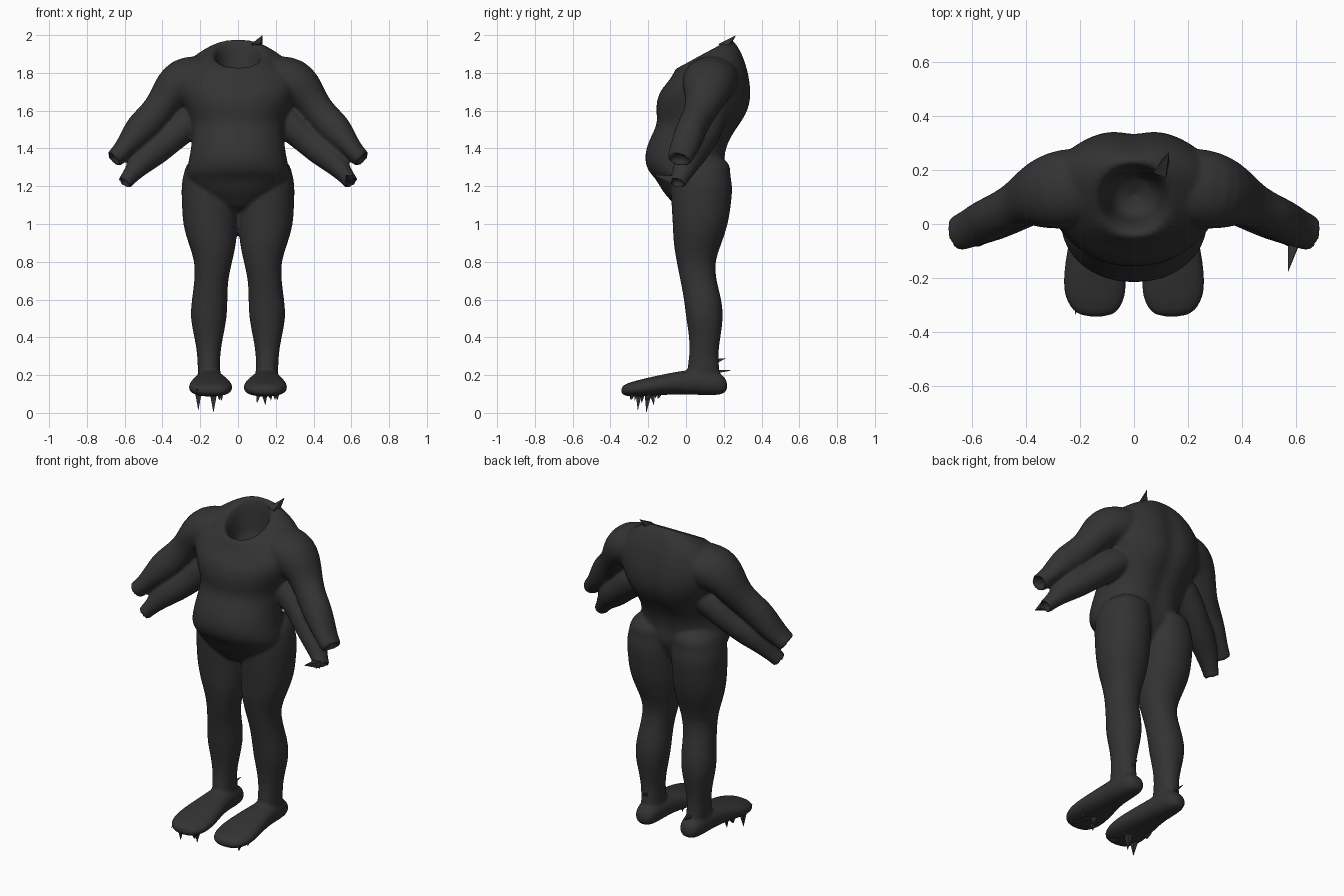
import bpy, bmesh, random
from math import sin, cos, pi, exp
from mathutils import Vector

random.seed(4)
if "Cube" in bpy.data.objects:
    bpy.data.objects.remove(bpy.data.objects["Cube"])

skin = bpy.data.materials.new("charcoal skin")
skin.use_nodes = True
GREY = (0.033, 0.033, 0.033, 1)
skin.diffuse_color = GREY
skin.node_tree.nodes["Principled BSDF"].inputs["Base Color"].default_value = GREY


def make_object(name, bm):
    bmesh.ops.recalc_face_normals(bm, faces=bm.faces)
    mesh = bpy.data.meshes.new(name)
    bm.to_mesh(mesh)
    bm.free()
    mesh.materials.append(skin)
    obj = bpy.data.objects.new(name, mesh)
    bpy.context.collection.objects.link(obj)
    return obj


def loft(name, rings, mirror=True):
    """Skin a list of point rings, cap both ends, smooth, and mirror."""
    bm = bmesh.new()
    loops = [[bm.verts.new(p) for p in ring] for ring in rings]
    for a, b in zip(loops, loops[1:]):
        for i in range(len(a)):
            j = (i + 1) % len(a)
            bm.faces.new((a[i], a[j], b[j], b[i]))
    bm.faces.new(loops[0])
    bm.faces.new(loops[-1])
    obj = make_object(name, bm)
    if mirror:
        mod = obj.modifiers.new("mirror", 'MIRROR')
        mod.use_mirror_merge = False
    obj.modifiers.new("smooth", 'SUBSURF').levels = 1
    return obj


def oval(center, u, v, power=2.0, count=28):
    """Rounded ring with half axes u and v; a higher power is boxier."""
    ring = []
    for i in range(count):
        c, s = cos(2 * pi * i / count), sin(2 * pi * i / count)
        k = (abs(c) ** power + abs(s) ** power) ** (-1 / power)
        ring.append(Vector(center) + Vector(u) * c * k + Vector(v) * s * k)
    return ring


# Torso: height, half width, front y, back y, tilt, spine groove
TORSO = [
    (1.07, .08, -.04, .11, 0, 0), (1.12, .15, -.075, .14, 0, 0),
    (1.17, .22, -.125, .17, 0, 0), (1.24, .27, -.158, .20, 0, 0),
    (1.275, .275, -.20, .215, 0, .01), (1.34, .26, -.222, .212, 0, .02),
    (1.42, .245, -.208, .225, 0, .02), (1.50, .245, -.165, .275, 0, .025),
    (1.55, .255, -.15, .312, 0, .025), (1.61, .28, -.162, .345, 0, .025),
    (1.69, .315, -.148, .358, 0, .025), (1.77, .325, -.11, .34, .15, .02),
    (1.84, .29, -.08, .305, .35, .015), (1.89, .20, -.06, .262, .5, .01),
    (1.905, .143, -.052, .23, .55, 0), (1.90, .122, -.03, .215, .55, 0),
    (1.82, .10, .01, .20, .4, 0), (1.68, .085, .03, .19, .2, 0)]
rings = []
for z, half, front, back, tilt, groove in TORSO:
    mid = (front + back) / 2
    ring = oval((0, mid, z), (half, 0, 0), (0, (back - front) / 2, 0), 2.15, 36)
    for p in ring:
        p.z += tilt * (p.y - mid)
        if p.y > mid:
            p.y -= groove * exp(-(p.x / .05) ** 2)
    rings.append(ring)
parts = [loft("torso", rings, mirror=False)]

# Legs: height, inner x, outer x, front y, back y
LEG = [
    (1.37, .07, .20, .04, .17), (1.33, .01, .265, -.05, .222),
    (1.295, .005, .28, -.065, .238), (1.26, .003, .29, -.075, .232),
    (1.20, .0, .302, -.08, .25), (1.10, .0, .297, -.078, .238),
    (1.00, .0, .294, -.07, .224), (.90, .008, .264, -.068, .19),
    (.80, .03, .227, -.05, .15), (.70, .055, .23, -.03, .16),
    (.60, .055, .245, -.01, .19), (.50, .058, .255, .0, .199),
    (.40, .08, .23, .018, .182), (.30, .097, .214, .02, .168),
    (.22, .092, .214, .0, .18), (.13, .095, .205, .02, .18)]
rings = [oval(((a + b) / 2, (f + k) / 2, z), ((b - a) / 2, 0, 0),
              (0, (k - f) / 2, 0), 2.15) for z, a, b, f, k in LEG]
parts.append(loft("legs", rings))

# Feet: y, centre x, half width, sole z, top z
FOOT = [
    (.22, .15, .035, .115, .17), (.19, .15, .062, .095, .21),
    (.12, .15, .072, .092, .23), (.02, .15, .078, .098, .23),
    (-.08, .147, .097, .098, .212), (-.18, .145, .117, .09, .192),
    (-.26, .145, .118, .085, .172), (-.32, .142, .09, .088, .155),
    (-.345, .14, .05, .10, .135)]
rings = [oval((x, y, (lo + hi) / 2), (half, 0, 0), (0, 0, (hi - lo) / 2), 2.3)
         for y, x, half, lo, hi in FOOT]
parts.append(loft("feet", rings))


def arm(name, path):
    """Tube along points of (x, y, z, half thickness, half depth), hollow at the wrist."""
    points = [Vector(s[:3]) for s in path]
    rings = []
    for i, (p, s) in enumerate(zip(points, path)):
        d = points[min(i + 1, len(points) - 1)] - points[max(i - 1, 0)]
        side = Vector((0, 1, 0))
        side = (side - d * side.dot(d) / d.length_squared).normalized()
        rings.append(oval(p, side * s[4], d.cross(side).normalized() * s[3]))
    end, rim = points[-1], rings[-1]
    inward = (points[-2] - end).normalized()
    rings.append([end + (p - end) * .7 for p in rim])
    rings.append([end + (p - end) * .6 + inward * .035 for p in rim])
    return loft(name, rings)


# Two pairs of arms
parts.append(arm("upper_arms", [
    (.10, .15, 1.79, .10, .12), (.21, .14, 1.775, .12, .148),
    (.295, .122, 1.755, .13, .145), (.35, .11, 1.71, .108, .128),
    (.395, .095, 1.64, .087, .10), (.445, .065, 1.575, .083, .08),
    (.51, .03, 1.51, .088, .08), (.555, .01, 1.455, .073, .08),
    (.60, -.012, 1.40, .056, .075), (.635, -.028, 1.362, .05, .068),
    (.662, -.037, 1.338, .05, .066)]))
parts.append(arm("lower_arms", [
    (.16, .13, 1.60, .08, .10), (.265, .11, 1.54, .092, .098),
    (.345, .09, 1.465, .08, .085), (.39, .07, 1.425, .077, .077),
    (.445, .045, 1.385, .081, .077), (.515, .005, 1.325, .068, .068),
    (.562, -.022, 1.265, .047, .054), (.585, -.038, 1.235, .041, .048),
    (.605, -.048, 1.212, .041, .048)]))

# Fuse the parts into one continuous body
bpy.ops.object.select_all(action='DESELECT')
for part in parts:
    part.select_set(True)
bpy.context.view_layer.objects.active = parts[0]
bpy.ops.object.convert(target='MESH')
bpy.ops.object.join()
body = bpy.context.object
body.name = "four_armed_body"
remesh = body.modifiers.new("fuse", 'REMESH')
remesh.mode = 'VOXEL'
remesh.voxel_size = .009
blend = body.modifiers.new("blend", 'SMOOTH')
blend.factor, blend.iterations = .5, 8
bpy.ops.object.convert(target='MESH')
bpy.ops.object.shade_smooth_by_angle(angle=.9)


def spike(bm, base, tip, width):
    """Thin four-sided shard from base to tip."""
    base, tip = Vector(base), Vector(tip)
    d = (tip - base).normalized()
    u = d.orthogonal().normalized()
    v = d.cross(u)
    ring = [bm.verts.new(base + u * width * cos(a * pi / 2) + v * width * sin(a * pi / 2))
            for a in range(4)]
    top = bm.verts.new(tip)
    for i in range(4):
        bm.faces.new((ring[i], ring[(i + 1) % 4], top))
    bm.faces.new(ring)


# Ragged shards at the collar, wrist, heel and toes
bm = bmesh.new()
for base, tip, width in [
        ((.10, .195, 1.935), (.13, .265, 2.0), .035),
        ((.59, -.07, 1.235), (.57, -.178, 1.26), .03),
        ((-.21, -.25, .11), (-.21, -.255, .012), .025),
        ((-.13, -.20, .11), (-.13, -.21, 0), .028),
        ((.14, -.18, .11), (.145, -.17, .04), .025),
        ((.11, -.23, .11), (.10, -.235, .05), .022),
        ((-.20, -.27, .13), (-.218, -.335, .12), .03),
        ((-.15, .17, .22), (-.15, .245, .225), .012),
        ((.15, .15, .27), (.15, .21, .29), .02)]:
    spike(bm, base, tip, width)
for side in (-1, 1):
    for i in range(6):
        x, y = side * random.uniform(.06, .23), random.uniform(-.30, -.10)
        spike(bm, (x, y, .11), (x, y - .01, random.uniform(.06, .08)), .018)
make_object("ragged_shards", bm)
